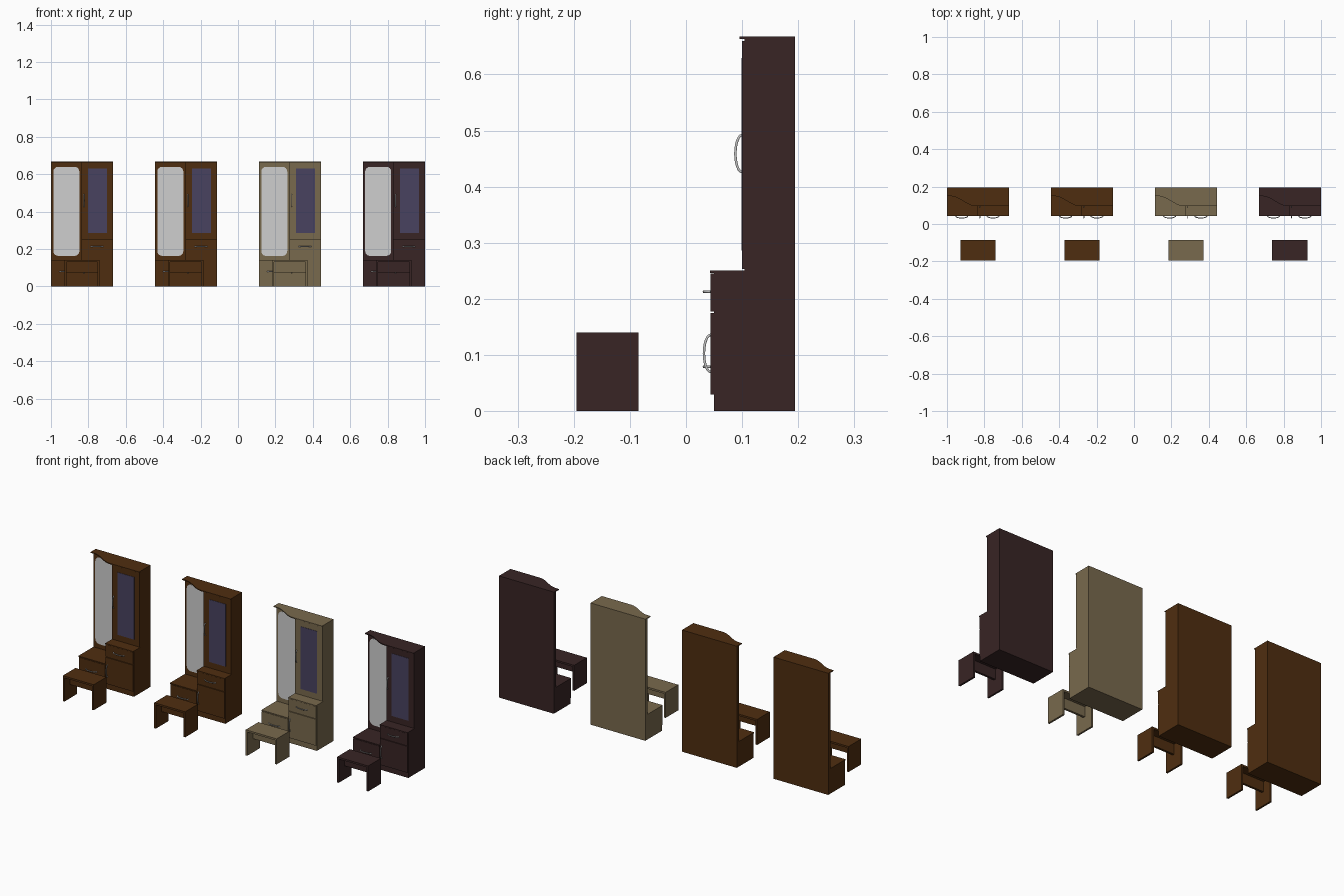
import bpy, bmesh, math

if "Cube" in bpy.data.objects:
    bpy.data.objects.remove(bpy.data.objects["Cube"])

def mat(name, r, g, b):
    m = bpy.data.materials.new(name)
    m.diffuse_color = (r, g, b, 1)
    m.use_nodes = True
    m.node_tree.nodes["Principled BSDF"].inputs["Base Color"].default_value = m.diffuse_color
    return m

BROWN = mat("brown wood", 0.078, 0.027, 0.005)
TAUPE = mat("taupe wood", 0.19, 0.142, 0.075)
DARK = mat("dark wood", 0.04, 0.018, 0.018)
MIRROR = mat("mirror silver", 0.62, 0.62, 0.62)
GLASS = mat("blue glass", 0.065, 0.055, 0.115)
METAL = mat("handle metal", 0.55, 0.55, 0.55)

def prism(name, pts, vec, material):
    """Extrude a closed polygon along vec."""
    bm = bmesh.new()
    face = bm.faces.new([bm.verts.new(p) for p in pts])
    ext = bmesh.ops.extrude_face_region(bm, geom=[face])
    bmesh.ops.translate(bm, vec=vec, verts=[v for v in ext["geom"] if isinstance(v, bmesh.types.BMVert)])
    bmesh.ops.recalc_face_normals(bm, faces=bm.faces)
    me = bpy.data.meshes.new(name)
    bm.to_mesh(me)
    bm.free()
    me.materials.append(material)
    ob = bpy.data.objects.new(name, me)
    bpy.context.collection.objects.link(ob)
    return ob

def box(name, x, y, z, material):
    pts = [(x[0], y[0], z[0]), (x[1], y[0], z[0]), (x[1], y[1], z[0]), (x[0], y[1], z[0])]
    return prism(name, pts, (0, 0, z[1] - z[0]), material)

def handle(name, x, y, z, vertical):
    """Bowed bar handle centred at x, z and standing out from y."""
    half, depth, n = 0.033, 0.012, 12
    cu = bpy.data.curves.new(name, "CURVE")
    cu.dimensions = "3D"
    cu.bevel_depth = 0.0025
    cu.bevel_resolution = 1
    cu.use_fill_caps = True
    sp = cu.splines.new("POLY")
    sp.points.add(n)
    for i, p in enumerate(sp.points):
        a = math.pi * i / n
        t, d = -half * math.cos(a), depth * math.sin(a)
        p.co = (x, y - d, z + t, 1) if vertical else (x + t, y - d, z, 1)
    cu.materials.append(METAL)
    bpy.context.collection.objects.link(bpy.data.objects.new(name, cu))

W, BACK, SPLIT = 0.333, 0.194, 0.163

def dresser(x0, wood):
    def X(a, b):
        return (x0 + a, x0 + b)
    # carcass
    box("low_cabinet", X(0, SPLIT), (0.05, BACK), (0, 0.133), wood)
    box("low_cabinet_top", X(0, SPLIT), (0.043, BACK), (0.133, 0.138), wood)
    box("side_cabinet", X(SPLIT, W), (0.05, BACK), (0, 0.246), wood)
    box("side_cabinet_top", X(SPLIT, W), (0.043, BACK), (0.246, 0.251), wood)
    box("tall_cabinet", X(SPLIT, W), (0.104, BACK), (0.251, 0.663), wood)
    box("mirror_board", X(0, SPLIT), (0.174, BACK), (0.138, 0.663), wood)
    # curved cornice: shallow over the mirror, deep over the tall cabinet
    front = []
    for i in range(13):
        t = i / 12
        front.append((x0 + 0.02 + 0.135 * t, 0.149 - 0.054 * (3 * t * t - 2 * t ** 3), 0.663))
    outline = [(x0, BACK, 0.663), (x0, 0.15, 0.663)] + front
    outline += [(x0 + W, 0.095, 0.663), (x0 + W, BACK, 0.663)]
    prism("cornice", outline, (0, 0, 0.005), wood)
    # mirror with rounded corners
    pts, r = [], 0.025
    for k, (cx, cz) in enumerate([(0.152 - r, 0.639 - r), (0.013 + r, 0.639 - r),
                                  (0.013 + r, 0.163 + r), (0.152 - r, 0.163 + r)]):
        for i in range(5):
            a = math.pi / 2 * (k + i / 4)
            pts.append((x0 + cx + r * math.cos(a), 0.171, cz + r * math.sin(a)))
    prism("mirror", pts, (0, 0.004, 0), MIRROR)
    # doors, drawers and glass
    box("tall_door", X(SPLIT + 0.001, W - 0.001), (0.1, 0.105), (0.253, 0.66), wood)
    box("door_glass", X(0.198, 0.30), (0.0985, 0.102), (0.286, 0.629), GLASS)
    box("side_drawer", X(SPLIT + 0.002, W - 0.002), (0.044, 0.051), (0.178, 0.245), wood)
    box("side_door", X(SPLIT + 0.002, W - 0.002), (0.044, 0.051), (0.03, 0.175), wood)
    box("low_drawer", X(0.002, SPLIT - 0.002), (0.044, 0.051), (0.03, 0.131), wood)
    handle("tall_door_handle", x0 + 0.176, 0.1, 0.459, True)
    handle("side_door_handle", x0 + 0.176, 0.044, 0.103, True)
    handle("side_drawer_handle", x0 + 0.246, 0.044, 0.213, False)
    handle("low_drawer_handle", x0 + 0.079, 0.044, 0.079, False)
    # stool
    box("stool_top", X(0.072, 0.26), (-0.195, -0.085), (0.13, 0.14), wood)
    for side, a in (("left", 0.072), ("right", 0.25)):
        box("stool_leg_" + side, X(a, a + 0.01), (-0.195, -0.085), (0, 0.13), wood)
    box("stool_rail", X(0.082, 0.25), (-0.146, -0.134), (0.075, 0.13), wood)

for i, wood in enumerate((BROWN, BROWN, TAUPE, DARK)):
    dresser(-1 + i * (2 - W) / 3, wood)
